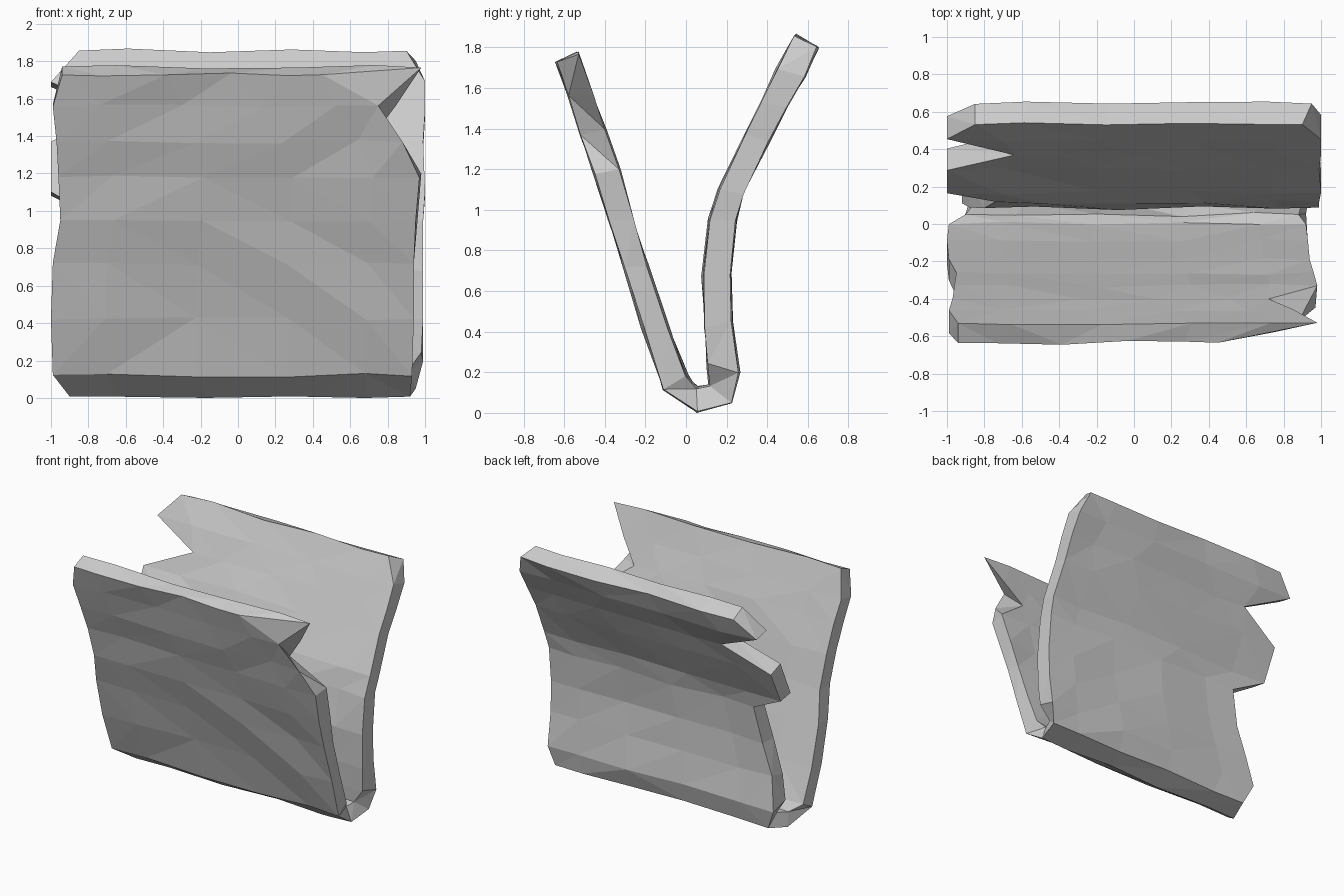
import bpy, bmesh, random

if "Cube" in bpy.data.objects:
    bpy.data.objects.remove(bpy.data.objects["Cube"])

random.seed(4)

# Folded sheet stations, from front top edge, round the fold, to back top edge:
# outer y, outer z, inner y, inner z, left x, outer right x, inner right x
STATIONS = [
    (-.635, 1.73, -.53, 1.77, -.94, .45, .98),
    (-.58, 1.56, -.46, 1.57, -.99, .75, .85),
    (-.52, 1.37, -.40, 1.40, -.97, .88, .72),
    (-.45, 1.18, -.33, 1.20, -.96, .97, .98),
    (-.38, .95, -.26, .95, -.95, .95, .96),
    (-.30, .72, -.19, .72, -.99, .94, .94),
    (-.21, .42, -.09, .42, -1.0, .94, .93),
    (-.11, .12, .00, .18, -.99, .93, .92),
    (.06, .01, .05, .12, -.90, .92, .88),
    (.22, .05, .12, .13, -.85, .95, .90),
    (.26, .20, .11, .24, -.92, .99, .98),
    (.22, .45, .09, .42, -.88, .99, .99),
    (.215, .68, .085, .68, -.80, .99, .99),
    (.24, .95, .12, .95, -.74, .99, .99),
    (.28, 1.08, .165, 1.10, -1.0, 1.0, 1.0),
    (.40, 1.33, .29, 1.37, -1.0, .99, .99),
    (.49, 1.50, .37, 1.53, -.64, 1.0, 1.0),
    (.58, 1.66, .45, 1.69, -1.0, 1.0, 1.0),
    (.645, 1.80, .53, 1.86, -.85, .95, .90),
]
COLUMNS = (0, .15, .4, .65, .87, 1)


def row(bm, y, z, left, right):
    """One row of slightly crumpled points across the sheet."""
    verts = []
    for t in COLUMNS:
        j = .012 if 0 < t < 1 else .004
        verts.append(bm.verts.new((
            left + (right - left) * t,
            y + random.uniform(-j, j),
            max(0, z + random.uniform(-j, j)))))
    return verts


bm = bmesh.new()
outer = [row(bm, yo, zo, xl, xo) for yo, zo, yi, zi, xl, xo, xi in STATIONS]
inner = [row(bm, yi, zi, xl, xi) for yo, zo, yi, zi, xl, xo, xi in STATIONS]
n, m = len(STATIONS), len(COLUMNS)

# Broad outer and inner faces
for grid in (outer, inner):
    for i in range(n - 1):
        for k in range(m - 1):
            bm.faces.new((grid[i][k], grid[i][k + 1], grid[i + 1][k + 1], grid[i + 1][k]))

# Ragged left and right edges
for k in (0, m - 1):
    for i in range(n - 1):
        bm.faces.new((outer[i][k], outer[i + 1][k], inner[i + 1][k], inner[i][k]))

# Top edges of both panels
for i in (0, n - 1):
    for k in range(m - 1):
        bm.faces.new((outer[i][k], outer[i][k + 1], inner[i][k + 1], inner[i][k]))

bmesh.ops.triangulate(bm, faces=bm.faces[:])
bmesh.ops.recalc_face_normals(bm, faces=bm.faces[:])
mesh = bpy.data.meshes.new("folded_sheet")
bm.to_mesh(mesh)
bm.free()
bpy.context.collection.objects.link(bpy.data.objects.new("folded_sheet", mesh))
